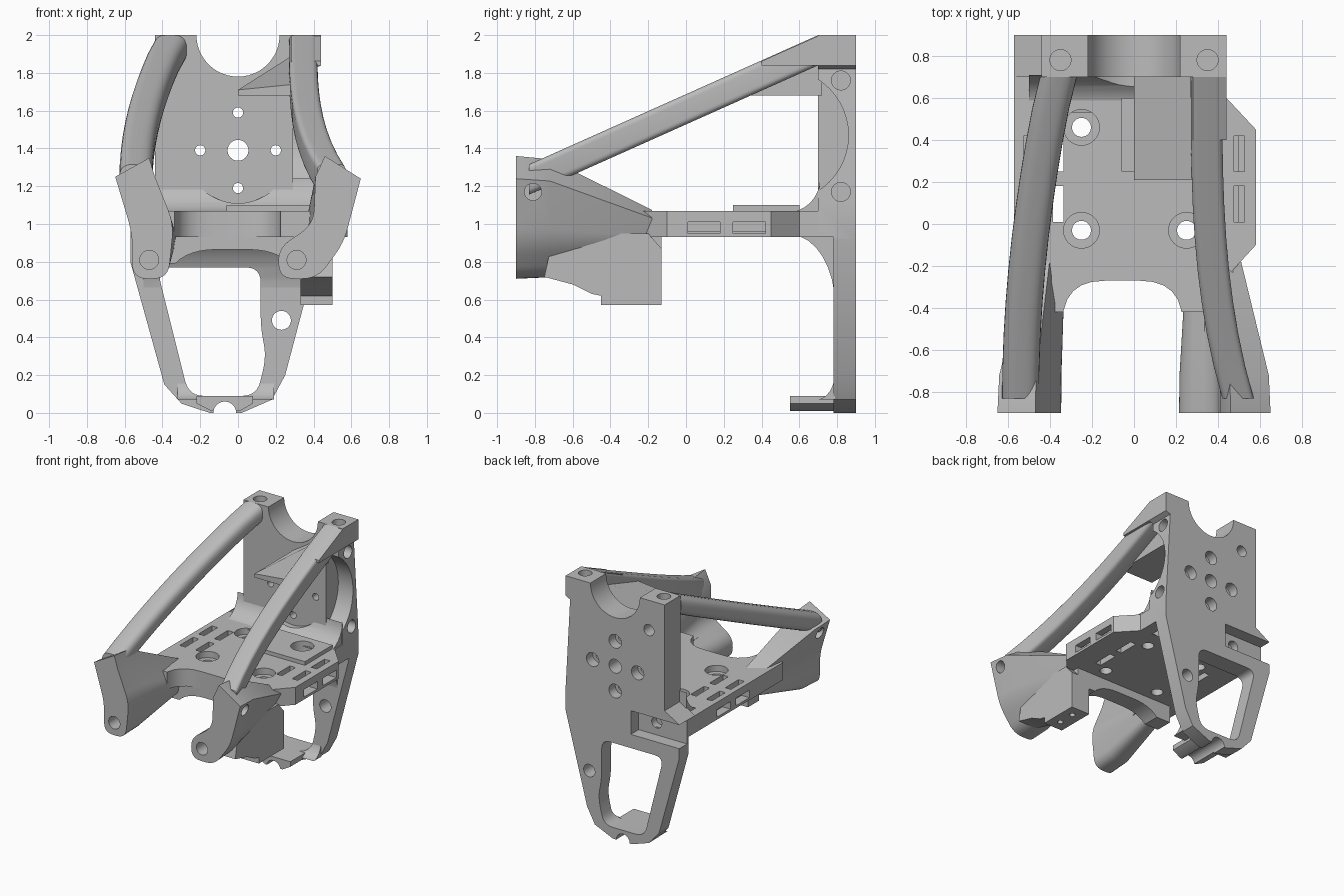
import bpy
import bmesh
import math
from mathutils import Vector

default_cube = bpy.data.objects.get("Cube")
if default_cube:
    bpy.data.objects.remove(default_cube)

grey = bpy.data.materials.new("plain_grey")
grey.use_nodes = True
grey.diffuse_color = (0.5, 0.5, 0.5, 1)
grey.node_tree.nodes["Principled BSDF"].inputs["Base Color"].default_value = grey.diffuse_color

SIDES = {"left": 1, "right": -1}
parts = []


def loft(name, rings):
    """Closed solid through rings that all have the same point count."""
    bm = bmesh.new()
    loops = [[bm.verts.new(point) for point in ring] for ring in rings]
    count = len(loops[0])
    for lower, upper in zip(loops, loops[1:]):
        for i in range(count):
            following = (i + 1) % count
            bm.faces.new((lower[i], lower[following], upper[following], upper[i]))
    bm.faces.new(loops[0])
    bm.faces.new(reversed(loops[-1]))
    bmesh.ops.recalc_face_normals(bm, faces=bm.faces)
    mesh = bpy.data.meshes.new(name)
    bm.to_mesh(mesh)
    bm.free()
    mesh.materials.append(grey)
    solid = bpy.data.objects.new(name, mesh)
    bpy.context.collection.objects.link(solid)
    parts.append(solid)
    return solid


def rounded(corners, radius, sharp=0, steps=6):
    """Replace the corners of an outline by curves, except the first sharp ones."""
    corners = [Vector(corner) for corner in corners]
    outline = corners[:sharp]
    for i, corner in enumerate(corners[sharp:], sharp):
        before = corners[i - 1] - corner
        after = corners[(i + 1) % len(corners)] - corner
        start = corner + before.normalized() * min(radius, before.length * 0.45)
        end = corner + after.normalized() * min(radius, after.length * 0.45)
        for step in range(steps + 1):
            t = step / steps
            outline.append(start.lerp(corner, t).lerp(corner.lerp(end, t), t))
    return outline


def prism(name, axis, outline, span):
    """Extrude an outline, given in the other two axes, along an axis."""
    def place(point, depth):
        coords = list(point)
        coords.insert("xyz".index(axis), depth)
        return coords
    return loft(name, [[place(point, depth) for point in outline] for depth in span])


def box(name, x, y, z):
    return prism(name, "z", [(x[0], y[0]), (x[1], y[0]), (x[1], y[1]), (x[0], y[1])], z)


def drill(axis, centre, radius, span, sides=48):
    angles = [math.tau * i / sides for i in range(sides)]
    circle = [(centre[0] + radius * math.cos(a), centre[1] + radius * math.sin(a)) for a in angles]
    return prism("drill", axis, circle, span)


def activate(solid):
    bpy.ops.object.select_all(action="DESELECT")
    solid.select_set(True)
    bpy.context.view_layer.objects.active = solid


def cut(solid, *cutters):
    for cutter in cutters:
        cutter.hide_render = True
        modifier = solid.modifiers.new("cut", "BOOLEAN")
        modifier.operation = "DIFFERENCE"
        modifier.solver = "EXACT"
        modifier.object = cutter
        activate(solid)
        bpy.ops.object.modifier_apply(modifier=modifier.name)
        parts.remove(cutter)
        bpy.data.objects.remove(cutter)


def loop_opening():
    corners = [(-0.43, 0.77), (-0.26, 0.09), (0.1, 0.09), (0.15, 0.3), (0.12, 0.45), (0.12, 0.77)]
    return prism("opening", "y", rounded(corners, 0.08), (0.3, 1))


def foot_notch():
    return drill("y", (-0.07, 0), 0.06, (0.5, 1))


# Back plate with its lower loop
hub = Vector((0, 1.39))
through = (0.5, 1)
plate = prism("back_plate", "y", [
    (-0.44, 2), (0.44, 2), (0.44, 1.84), (0.4, 1.82), (0.44, 1.1), (0.44, 0.92),
    (0.25, 0.2), (0.18, 0.07), (0.02, 0), (-0.15, 0), (-0.3, 0.05), (-0.39, 0.15),
    (-0.57, 0.8), (-0.57, 1.07), (-0.44, 1.15)], (0.7, 0.9))
cut(plate,
    box("front_step", x=(-1, 1), y=(0.6, 0.78), z=(-0.1, 0.93)),
    box("back_pocket", x=(-0.7, -0.14), y=(0.8, 1), z=(0.88, 1.07)),
    drill("x", (0.51, 1.47), 0.35, (0.29, 0.6)),
    drill("y", (0, 2), 0.22, through),
    drill("y", hub, 0.055, through),
    drill("y", (0.23, 0.49), 0.05, through),
    drill("y", (-0.3, 1.76), 0.045, (0.8, 1)),
    drill("y", (-0.3, 0.98), 0.045, (0.74, 1)),
    drill("x", (0.82, 1.17), 0.05, (0.3, 0.7)),
    drill("x", (0.82, 1.76), 0.05, (0.3, 0.7)),
    loop_opening(), foot_notch())
for quarter in range(4):
    angle = quarter * math.pi / 2
    centre = hub + Vector((math.cos(angle), math.sin(angle))) * 0.2
    cut(plate, drill("y", centre, 0.027, through), drill("y", centre, 0.055, (0.82, 1)))
for side in SIDES.values():
    cut(plate, drill("z", (side * 0.35, 0.78), 0.05, (1.88, 2.1)))

# Foot lip of the lower loop
foot = prism("foot_lip", "y", [
    (-0.22, 0.09), (-0.22, 0.05), (-0.14, 0.01), (0.01, 0.01), (0.08, 0.05), (0.08, 0.09)], (0.55, 0.8))
cut(foot, foot_notch())


# Curved fillets joining the plate to the deck and the foot
def fillet(name, corner, reach, span, steps=8):
    """Concave quarter curve around a corner; reach is signed along y and z."""
    outline = [corner]
    for step in range(steps + 1):
        angle = math.pi / 2 * step / steps
        outline.append((corner[0] + reach[0] * (1 - math.sin(angle)),
                        corner[1] + reach[1] * (1 - math.cos(angle))))
    return prism(name, "x", outline, span)


foot_fillet = fillet("foot_fillet", (0.79, 0.07), (-0.1, 0.15), (-0.32, 0.19))
cut(foot_fillet, loop_opening())
lower = fillet("lower_fillet", (0.79, 0.94), (-0.23, -0.38), (-0.5, 0.34))
cut(lower, loop_opening())
upper = fillet("upper_fillet", (0.71, 1.06), (-0.18, 0.18), (-0.5, 0.43))
cut(upper, drill("y", hub, 0.28, (0.4, 0.8)))

# Deck with strap slots and counterbored holes
deck = prism("deck", "z", [
    (-0.57, 0.72), (-0.57, -0.42), (0.48, -0.42), (0.47, -0.22),
    (0.58, -0.1), (0.58, 0.45), (0.44, 0.6), (0.44, 0.72)], (0.93, 1.07))
arch = rounded([(-0.34, -1), (-0.34, -0.27), (0.23, -0.27), (0.23, -1)], 0.2)
cut(deck, prism("arch", "z", arch, (0.8, 1.2)))
full_depth = (0.8, 1.3)
for side in SIDES.values():
    for y in (-0.03, 0.46):
        centre = (side * 0.25, y)
        cut(deck, drill("z", centre, 0.045, full_depth), drill("z", centre, 0.085, (1.02, 1.3)))
    for y in (0.01, 0.25):
        length = (y, y + 0.17)
        for x, depth in ((0.36, full_depth), (0.5, (0.96, 1.3))):
            cut(deck, box("slot", x=(side * x - 0.025, side * x + 0.025), y=length, z=depth))
        cut(deck, box("side_slot", x=(side * 0.5, side * 0.7), y=length, z=(0.95, 1.01)))

beam = box("front_beam", x=(-0.46, 0.44), y=(-0.27, -0.13), z=(0.79, 1.05))
beam_arch = rounded([(-0.42, 0.7), (-0.26, 0.865), (0.2, 0.865), (0.36, 0.7)], 0.15)
cut(beam, prism("beam_arch", "y", beam_arch, (-0.5, 0)))
pad = box("raised_pad", x=(-0.06, 0.42), y=(0.25, 0.6), z=(1.05, 1.1))
cut(pad, drill("z", (0.25, 0.46), 0.085, full_depth))


# Front legs: a clamp outline that shrinks towards the deck
def front_leg(label, outline, bolt_x):
    side = SIDES[label]
    rings = []
    for y, shrink in ((-0.9, 0), (-0.72, 0.06), (-0.18, 1)):
        rings.append([(x + (side * 0.3 - x) * 0.4 * shrink, y, z + (0.92 - z) * 0.65 * shrink)
                      for x, z in outline])
    leg = loft(label + "_front_leg", rings)
    cut(leg, drill("y", (bolt_x, 0.81), 0.05, (-1, -0.75)),
        drill("x", (-0.81, 1.17), 0.045, (side * 0.5, side)))


front_leg("left", rounded([
    (0.65, 1.24), (0.46, 1.36), (0.41, 1.25), (0.4, 1), (0.21, 0.87),
    (0.22, 0.71), (0.42, 0.71), (0.56, 0.9)], 0.08, sharp=3), 0.31)
front_leg("right", rounded([
    (-0.65, 1.25), (-0.47, 1.35), (-0.44, 1.25), (-0.34, 1), (-0.37, 0.71),
    (-0.56, 0.71), (-0.56, 0.95)], 0.08, sharp=3), -0.47)

# Mounting block under the left side
block = prism("mount_block", "x", [
    (-0.75, 0.72), (-0.6, 0.68), (-0.5, 0.63), (-0.45, 0.62), (-0.45, 0.57), (-0.13, 0.57),
    (-0.13, 0.87), (-0.2, 0.95), (-0.7, 0.95)], (0.33, 0.5))
for y in (-0.36, -0.22):
    cut(block, drill("z", (0.42, y), 0.022, (0.5, 0.65)))


# Sloping arms from the plate down to the legs
def arm(label, centre_x, half_width, corner_radius, steps=10):
    rings = []
    for step in range(steps + 1):
        t = step / steps
        x, y = centre_x(t), 0.7 - 1.53 * t
        top = 2 - (0.7 - y) * 0.447
        bottom = top - 0.16
        corners = [(x - half_width, bottom), (x + half_width, bottom),
                   (x + half_width, top), (x - half_width, top)]
        rings.append([(u, y, v) for u, v in rounded(corners, corner_radius)])
    loft(label + "_arm", rings)


arm("right", lambda t: -0.36 - 0.18 * math.sin(t * math.pi / 2) ** 0.85, 0.088, 0.07)
arm("left", lambda t: 0.345 + 0.15 * t ** 3, 0.075, 0.035)
prism("arm_cap", "x", [(0.4, 1.84), (0.71, 1.84), (0.71, 2), (0.4, 1.862)], (0.28, 0.44))

# Gusset between the plate and the left arm
loft("gusset", [[(0, y, 1.68), (0, y, 1.71), (0.3, y, top), (0.3, y, 1.68)]
                for y, top in ((0.21, 1.74), (0.72, 1.9))])

# Smooth rounded faces, keep edges sharp
for part in parts:
    activate(part)
    bpy.ops.object.shade_smooth_by_angle(angle=math.radians(35))
